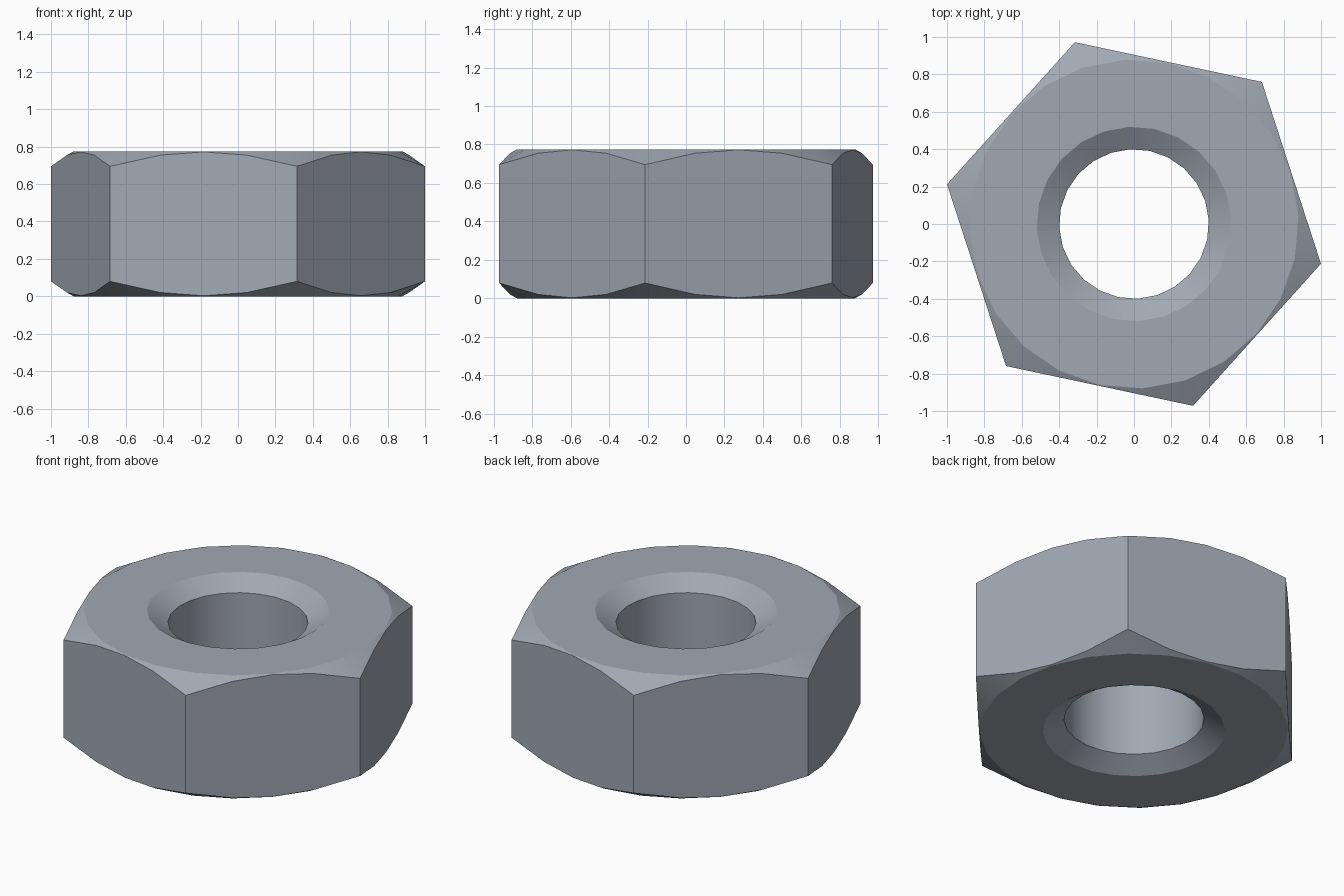
import bpy, bmesh, math

if "Cube" in bpy.data.objects:
    bpy.data.objects.remove(bpy.data.objects["Cube"])

SEGS = 24                  # four facets per hexagon side
HEIGHT = 0.775
CORNER_R = 1.022           # centre to hexagon corner
APOTHEM = CORNER_R * math.cos(math.pi / 6)
FACE_R = 0.88              # flat face of the nut
SLOPE = 0.563              # outer chamfer drop per unit of radius
HOLE_R, SINK_R, SINK_DEPTH = 0.40, 0.52, 0.075
START = math.radians(-12)  # direction of the first corner

steel = bpy.data.materials.new("steel grey")
steel.diffuse_color = (0.36, 0.395, 0.45, 1)
steel.use_nodes = True
steel.node_tree.nodes["Principled BSDF"].inputs["Base Color"].default_value = steel.diffuse_color


def section(angle):
    """Closed radial cross-section (radius, z) of the nut at one angle."""
    from_mid = angle % (math.pi / 3) - math.pi / 6
    rim = APOTHEM / math.cos(from_mid)
    drop = (rim - FACE_R) * SLOPE
    return [(HOLE_R, SINK_DEPTH), (SINK_R, 0), (FACE_R, 0), (rim, drop),
            (rim, HEIGHT - drop), (FACE_R, HEIGHT), (SINK_R, HEIGHT),
            (HOLE_R, HEIGHT - SINK_DEPTH)]


# Sweep the section around the axis and join neighbouring sections
bm = bmesh.new()
rows = []
for i in range(SEGS):
    a = i * 2 * math.pi / SEGS
    rows.append([bm.verts.new((r * math.cos(a + START), r * math.sin(a + START), z))
                 for r, z in section(a)])
for i, row in enumerate(rows):
    nxt = rows[(i + 1) % SEGS]
    for j in range(len(row)):
        k = (j + 1) % len(row)
        bm.faces.new((row[j], nxt[j], nxt[k], row[k]))
bmesh.ops.recalc_face_normals(bm, faces=bm.faces)

mesh = bpy.data.meshes.new("hex_nut")
bm.to_mesh(mesh)
bm.free()
mesh.materials.append(steel)
nut = bpy.data.objects.new("hex_nut", mesh)
bpy.context.collection.objects.link(nut)

# Smooth bore and chamfers, crisp hexagon edges
bpy.context.view_layer.objects.active = nut
nut.select_set(True)
bpy.ops.object.shade_smooth_by_angle(angle=math.radians(25))
